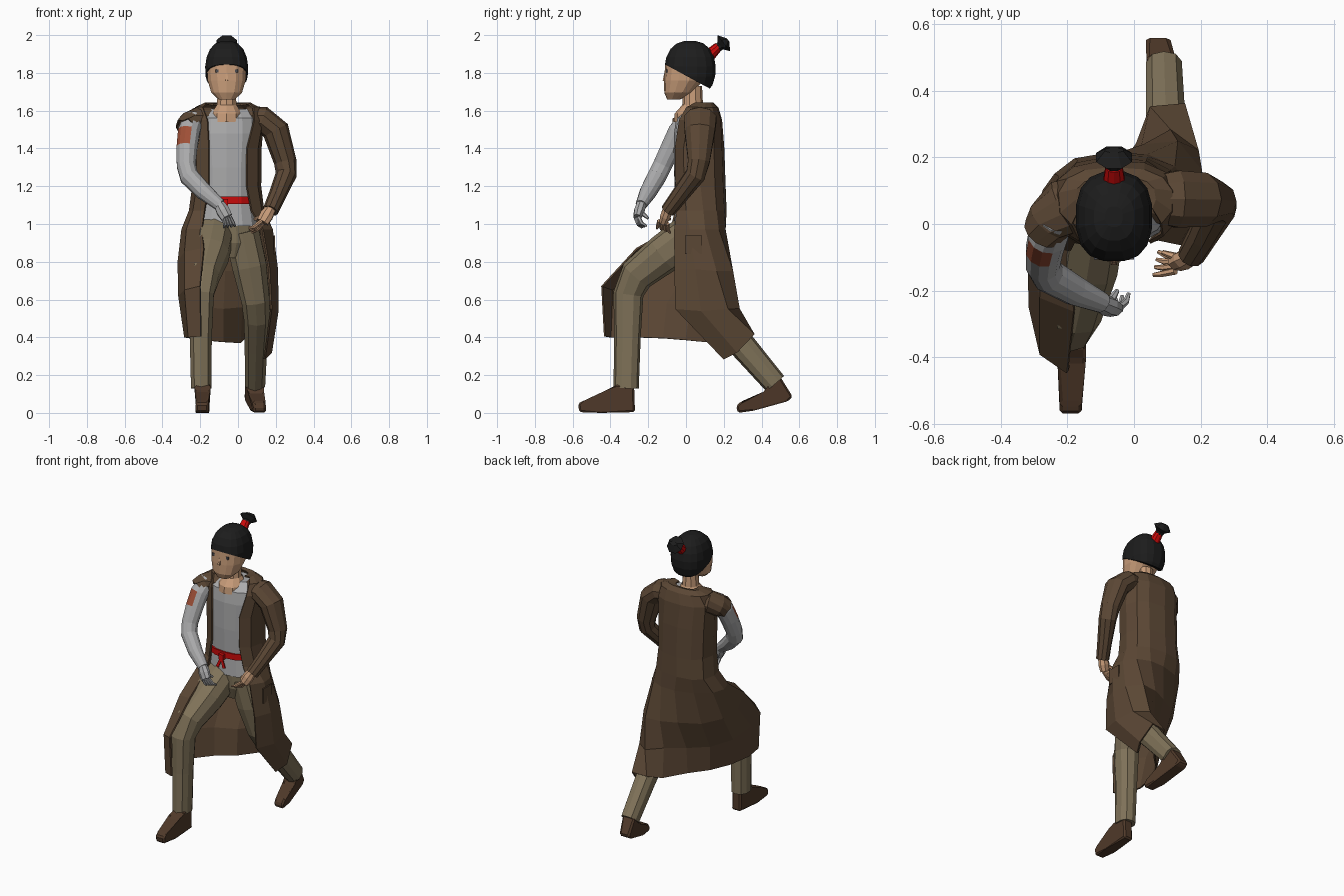
import bpy, bmesh, math
from mathutils import Vector as V


def material(name, r, g, b):
    m = bpy.data.materials.new(name)
    m.diffuse_color = (r, g, b, 1)
    return m


COAT = material("coat brown", .105, .063, .035)
PANTS = material("trouser khaki", .215, .17, .1)
GREY = material("shirt grey", .41, .41, .415)
SKIN = material("skin", .57, .33, .19)
HAIR = material("hair black", .012, .012, .012)
RED = material("sash red", .60, .003, .003)
SHOE = material("shoe brown", .08, .042, .023)
PATCH = material("rust patch", .35, .08, .038)
EYE = material("eye grey", .07, .07, .08)


def finish(name, bm, *mats):
    bmesh.ops.recalc_face_normals(bm, faces=bm.faces)
    me = bpy.data.meshes.new(name)
    bm.to_mesh(me)
    bm.free()
    ob = bpy.data.objects.new(name, me)
    bpy.context.collection.objects.link(ob)
    for m in mats:
        me.materials.append(m)
    return ob


def sp(v, p):
    return math.copysign(abs(v) ** p, v)


def skin_rings(rings, closed=True, caps=True):
    bm = bmesh.new()
    rows = [[bm.verts.new(p) for p in r] for r in rings]
    n = len(rows[0])
    for a, b in zip(rows, rows[1:]):
        for i in range(n if closed else n - 1):
            j = (i + 1) % n
            bm.faces.new((a[i], a[j], b[j], b[i]))
    if caps:
        bm.faces.new(rows[0])
        bm.faces.new(rows[-1])
    return bm


def tube(name, pts, mat, n=10, flat=False, power=1.0, caps=True, keep=False, ref=(1, 0, 0)):
    """Loft through (x, y, z, radius along ref, radius across it)."""
    rings = []
    for i, (x, y, z, ra, rb) in enumerate(pts):
        c = V((x, y, z))
        u, w = V(ref), V((0, 1, 0))
        if not flat:
            p, q = pts[max(i - 1, 0)], pts[min(i + 1, len(pts) - 1)]
            t = (V(q[:3]) - V(p[:3])).normalized()
            u = (u - t * u.dot(t)).normalized()
            w = t.cross(u)
        ring = []
        for k in range(n):
            a = 2 * math.pi * (k + .5) / n
            ring.append(c + u * ra * sp(math.cos(a), power) + w * rb * sp(math.sin(a), power))
        rings.append(ring)
    bm = skin_rings(rings, caps=caps)
    return bm if keep else finish(name, bm, mat)


def plate(name, c, size, mat):
    bm = bmesh.new()
    bmesh.ops.create_cube(bm, size=1)
    for v in bm.verts:
        v.co = V(c) + V([v.co[i] * size[i] for i in range(3)])
    return finish(name, bm, mat)


# Head, nose and neck
X = -.06
tube("head", [(X, -.065, 1.66, .045, .035), (X, -.04, 1.695, .083, .075), (X, -.012, 1.76, .103, .104),
              (X, 0, 1.85, .108, .11), (X, .01, 1.9, .09, .09)], SKIN, 14, True, .88)
tube("nose", [(X, -.115, 1.758, .012, .012), (X, -.109, 1.80, .006, .008)], SKIN, 4, True)
tube("neck", [(X, .02, 1.54, .085, .085), (X, .025, 1.585, .085, .085), (X, .035, 1.63, .055, .055),
              (X, .035, 1.73, .047, .05)], SKIN, 10, True)
for s, side in ((-1, "right"), (1, "left")):
    plate(side + "_eye", (X + s * .052, -.102, 1.81), (.016, .008, .018), EYE)

# Hair cap, trimmed along a hairline that drops toward the nape
cap = []
for d in (-55, -35, -15, 5, 25, 45, 65, 82):
    a = math.radians(d)
    c = math.cos(a) ** .75
    cap.append((X, .022, 1.82 + .15 * math.sin(a), .116 * c, .138 * c))
bm = tube("hair", cap, HAIR, 16, True, .8, keep=True)
bmesh.ops.bisect_plane(bm, geom=bm.verts[:] + bm.edges[:] + bm.faces[:], plane_co=(0, 0, 1.785),
                       plane_no=(0, .54, 1), clear_inner=True)
bmesh.ops.holes_fill(bm, edges=[e for e in bm.edges if e.is_boundary])
finish("hair", bm, HAIR)
tube("hair_band", [(X, .115, 1.885, .036, .035), (X, .172, 1.94, .027, .025)], RED, 10)
tube("hair_tail", [(X, .16, 1.925, .022, .022), (X, .182, 1.943, .032, .026), (X, .2, 1.957, .058, .058),
                   (X, .222, 1.975, .03, .012)], HAIR, 8)

# Shirt, sash and hips
tube("shirt", [(X, .06, .99, .165, .122), (X, .055, 1.12, .145, .11), (X, .05, 1.3, .148, .113),
               (X, .055, 1.48, .165, .118), (X, .06, 1.56, .16, .112), (X, .075, 1.61, .13, .065)],
     GREY, 14, True, .8)
tube("sash", [(X, .055, 1.105, .153, .121), (X, .055, 1.145, .153, .121)], RED, 14, True, .8)
plate("sash_knot", (-.07, -.072, 1.115), (.035, .03, .035), RED)
for s in (-1, 1):
    tube("sash_end", [(-.07, -.078, 1.11, .01, .005), (-.07 + s * .025, -.085, 1.045, .014, .005)], RED, 4)
tube("trouser_hips", [(-.05, .06, .82, .09, .08), (-.055, .06, .9, .15, .11), (X, .06, 1.02, .155, .115)],
     PANTS, 12, True, .85)

# Legs: right one bent forward, left one trailing
tube("right_trouser_leg", [(-.12, .04, .96, .1, .11), (-.145, -.12, .84, .1, .105),
                           (-.178, -.26, .73, .083, .092), (-.195, -.305, .63, .07, .08),
                           (-.197, -.31, .4, .061, .07), (-.195, -.317, .13, .056, .067)], PANTS, 10, power=.85)
tube("left_trouser_leg", [(.02, .06, .96, .095, .11), (.06, .075, .78, .095, .1), (.093, .11, .6, .078, .085),
                          (.1, .165, .51, .072, .08), (.095, .3, .355, .062, .072),
                          (.09, .472, .155, .056, .062)], PANTS, 10, power=.85)


# Shoes from side profiles, narrower at toe and heel
def shoe(name, x, turn, profile):
    ys = [p[0] for p in profile]
    mid = sum(ys) / len(ys)
    rings = []
    for s in (-1, 1):
        rings.append([(x + turn * (y - mid) + s * (.045 if min(ys) + .06 < y < max(ys) - .01 else .033), y, z)
                      for y, z in profile])
    bm = skin_rings(rings)
    bmesh.ops.bevel(bm, geom=bm.edges[:], offset=.01, segments=1, affect='EDGES')
    finish(name, bm, SHOE)


shoe("right_shoe", -.188, .02, [(-.27, .004), (-.45, 0), (-.565, .004), (-.572, .05), (-.54, .065), (-.41, .115),
                                (-.37, .15), (-.275, .15)])
shoe("left_shoe", .095, -.15, [(.565, .085), (.54, .062), (.36, .012), (.275, 0), (.265, .035), (.29, .06),
                               (.42, .105), (.435, .16), (.5, .19)])


# Coat: upper rings are open ellipses, lower rows follow the stride
def coat_ring(z, cx, cy, rx, ry, right, left, n=11):
    out = []
    for k in range(n):
        t = right + (2 * math.pi - right - left) * k / (n - 1)
        out.append((cx - rx * sp(math.sin(t), .8), cy - ry * sp(math.cos(t), .8), z))
    return out


upper = [coat_ring(1.632, X, .075, .075, .045, 1.2, 1.2), coat_ring(1.638, -.055, .08, .12, .062, 1.1, 1.1),
         coat_ring(1.615, -.055, .072, .17, .095, .8, .85),
         coat_ring(1.55, -.055, .063, .19, .124, .5, .75), coat_ring(1.4, X, .063, .18, .135, .45, .55),
         coat_ring(1.2, X, .068, .178, .137, .47, .55), coat_ring(1.07, X, .07, .195, .14, .55, .65)]
hip = [(-.19, -.08), (-.27, -.06), (-.295, .02), (-.27, .1), (-.18, .17), (-.06, .205), (.04, .205),
       (.12, .17), (.17, .1), (.18, .02), (.13, -.06)]
thigh = [(-.18, -.26, .87), (-.28, -.22, .85), (-.315, -.1, .8), (-.29, .02, .77), (-.2, .12, .75),
         (-.07, .19, .75), (.03, .235, .75), (.13, .245, .75), (.2, .16, .75), (.207, .05, .76), (.165, -.06, .76)]
knee = [(-.2, -.445, .67), (-.28, -.39, .65), (-.312, -.25, .62), (-.28, -.1, .58), (-.2, .03, .56),
        (-.08, .11, .55), (.02, .21, .56), (.11, .28, .55), (.19, .22, .55), (.21, .08, .54), (.175, -.055, .55)]
hem = [(-.195, -.43, .405), (-.26, -.4, .4), (-.28, -.27, .4), (-.25, -.12, .395), (-.18, 0, .385),
       (-.08, .1, .375), (.01, .24, .37), (.05, .35, .41), (.15, .36, .415), (.175, .27, .32), (.14, .2, .285)]
coat = finish("coat", skin_rings(upper + [[(x, y, .97) for x, y in hip], thigh, knee, hem], False, False), COAT)
mod = coat.modifiers.new("thickness", 'SOLIDIFY')
mod.thickness, mod.offset = .01, 0
plate("coat_pocket", (.193, .04, .89), (.008, .09, .1), COAT)

# Sleeves: full on the left, torn short on the right
tube("left_sleeve", [(.04, .075, 1.555, .07, .07), (.13, .075, 1.553, .09, .07), (.2, .073, 1.495, .085, .072),
                     (.25, .068, 1.33, .06, .06), (.254, .05, 1.26, .055, .056),
                     (.207, -.035, 1.15, .046, .046), (.172, -.095, 1.07, .04, .042)], COAT, 10, ref=(0, 1, 0))
bm = tube("right_sleeve", [(-.14, .065, 1.555, .075, .068), (-.21, .05, 1.55, .087, .07),
                           (-.252, .012, 1.53, .075, .068), (-.27, -.022, 1.497, .068, .064)],
          COAT, 12, caps=False, keep=True, ref=(0, 1, 0))
for v in list(bm.verts)[-12::2]:
    v.co.z += .015
torn = finish("right_sleeve", bm, COAT)
torn.modifiers.new("thickness", 'SOLIDIFY').thickness = .006

# Bare grey right arm with a rust patch on the outer front
bm = tube("right_arm", [(-.235, .02, 1.56, .055, .055), (-.26, -.04, 1.487, .06, .058), (-.27, -.08, 1.405, .057, .055),
                        (-.274, -.125, 1.31, .052, .052), (-.258, -.155, 1.25, .052, .052),
                        (-.18, -.2, 1.17, .046, .046), (-.095, -.238, 1.1, .033, .03)], GREY, 12, keep=True)
bmesh.ops.recalc_face_normals(bm, faces=bm.faces)
for f in bm.faces:
    if 1.4 < f.calc_center_median().z < 1.5 and f.normal.y < -.3 and f.normal.x < .3:
        f.material_index = 1
finish("right_arm", bm, GREY, PATCH)


# Hands: palm, four fingers and a thumb
def hand(side, wrist, knuckle, tip, spread, thumb, mat):
    w, k, t, s = V(wrist), V(knuckle), V(tip), V(spread)
    m = w.lerp(k, .5)
    tube(side + "_palm", [(*w, .03, .028), (*m, .038, .03), (*k, .034, .022)], mat, 8)
    for i in range(4):
        o = s * (i - 1.5)
        bend = k.lerp(t, .5) + (k - w) * .15
        tube(side + "_finger", [(*(k + o * .8), .011, .011), (*(bend + o), .01, .01), (*(t + o * 1.3), .006, .006)],
             mat, 6)
    tube(side + "_thumb", [(*m, .014, .014), (*(m.lerp(V(thumb), .5)), .012, .012), (*V(thumb), .007, .007)], mat, 6)


hand("right", (-.1, -.236, 1.105), (-.06, -.258, 1.035), (-.045, -.22, .985), (.015, .006, .002),
     (-.05, -.2, 1.03), GREY)
hand("left", (.172, -.095, 1.08), (.13, -.12, 1.01), (.065, -.118, .965), (.004, .018, -.006),
     (.085, -.085, 1.025), SKIN)
